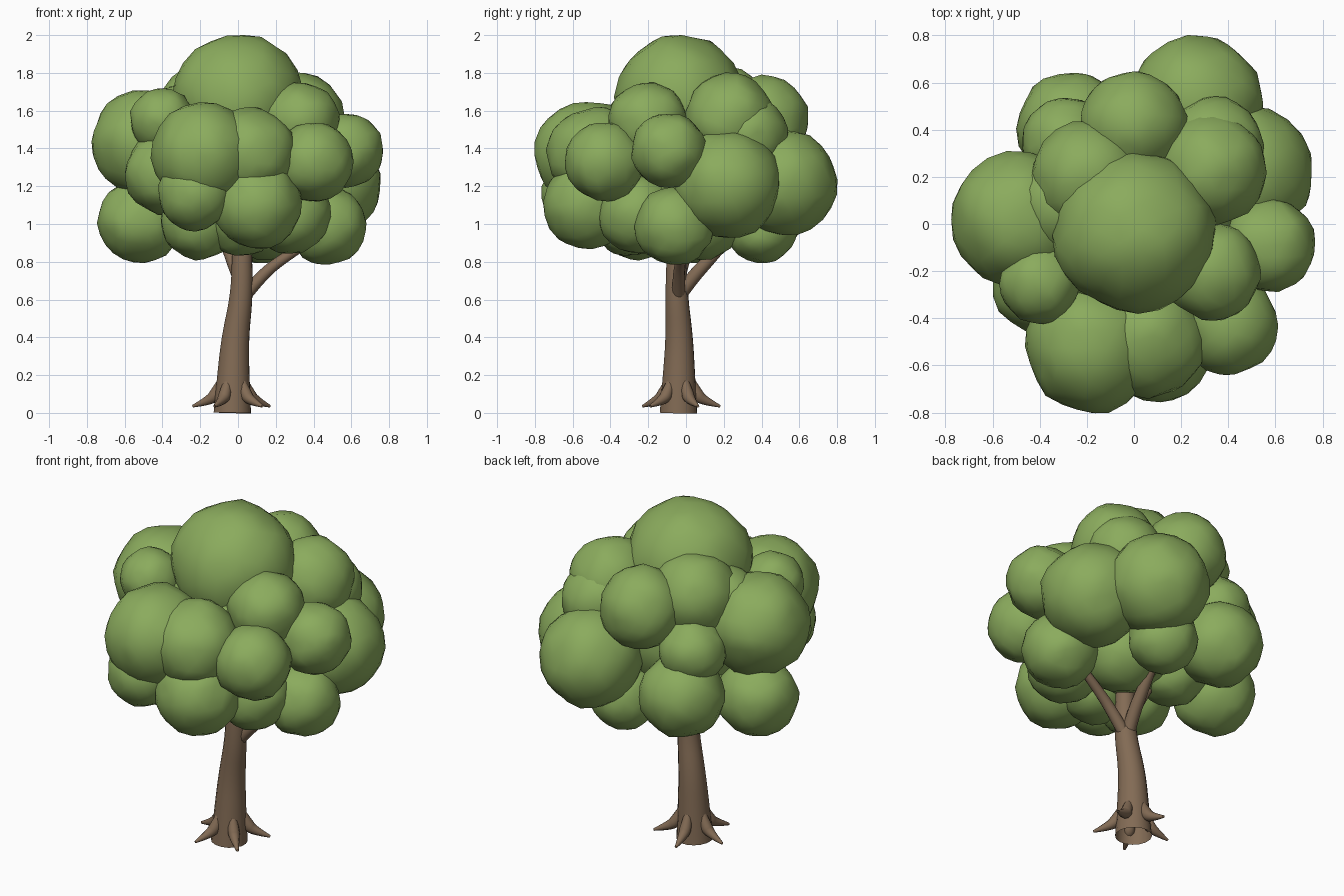
import bpy, bmesh, math, random
from mathutils import Vector, Euler, noise

random.seed(7)
cube = bpy.data.objects.get("Cube")
if cube:
    bpy.data.objects.remove(cube, do_unlink=True)


def make_material(name, rgb):
    mat = bpy.data.materials.new(name)
    mat.use_nodes = True
    color = (*rgb, 1.0)
    mat.diffuse_color = color
    bsdf = next(n for n in mat.node_tree.nodes if n.type == "BSDF_PRINCIPLED")
    bsdf.inputs["Base Color"].default_value = color
    bsdf.inputs["Roughness"].default_value = 0.9
    return mat


leaf_green = make_material("leaf green", (0.258, 0.41, 0.11))
bark_brown = make_material("bark brown", (0.225, 0.147, 0.09))


def tapered_tube(name, points, radii, sides_level=4):
    """Smooth tapered limb along a path, converted to a mesh."""
    curve = bpy.data.curves.new(name, "CURVE")
    curve.dimensions = "3D"
    curve.bevel_depth = 1.0
    curve.bevel_resolution = sides_level
    spline = curve.splines.new("NURBS")
    spline.points.add(len(points) - 1)
    for cv, co, radius in zip(spline.points, points, radii):
        cv.co = (*co, 1.0)
        cv.radius = radius
    spline.order_u = 3
    spline.use_endpoint_u = True
    spline.resolution_u = 5
    spline.use_smooth = True
    curve.materials.append(bark_brown)
    obj = bpy.data.objects.new(name, curve)
    bpy.context.collection.objects.link(obj)
    bpy.ops.object.select_all(action="DESELECT")
    obj.select_set(True)
    bpy.context.view_layer.objects.active = obj
    bpy.ops.object.convert(target="MESH")


def leaf_clump(name, center, radius):
    """Slightly lumpy ball of leaves."""
    bm = bmesh.new()
    bmesh.ops.create_icosphere(bm, subdivisions=3, radius=1.0)
    turn = Euler([random.uniform(0, math.tau) for _ in range(3)]).to_matrix()
    offset = Vector([random.uniform(-20, 20) for _ in range(3)])
    for v in bm.verts:
        lump = 1.0 + 0.07 * noise.noise(v.co * 2.2 + offset)
        v.co = Vector(center) + turn @ v.co * radius * lump
    for face in bm.faces:
        face.smooth = True
    mesh = bpy.data.meshes.new(name)
    bm.to_mesh(mesh)
    bm.free()
    mesh.materials.append(leaf_green)
    bpy.context.collection.objects.link(bpy.data.objects.new(name, mesh))


# Trunk with a gentle lean
tapered_tube(
    "trunk",
    [(-.03, -.04, 0), (-.025, -.037, .2), (-.015, -.035, .4),
     (.02, -.05, .62), (.022, -.05, .85), (.02, -.04, 1.2)],
    [.1, .086, .073, .06, .053, .04], 6)

# Branches rising into the crown
tapered_tube("branch_left", [(.02, -.04, .6), (.1, -.04, .7), (.22, -.03, .81), (.42, 0, .93)],
             [.035, .033, .028, .022])
tapered_tube("branch_back", [(.01, -.05, .6), (.03, .02, .7), (.045, .13, .82), (.06, .25, .95)],
             [.038, .038, .034, .026])
tapered_tube("branch_right", [(.01, -.04, .7), (-.02, -.02, .77), (-.055, .01, .86), (-.11, .06, .98)],
             [.033, .031, .026, .02])

# Ring of curved pointed roots
root_count = 5
for i in range(root_count):
    angle = -math.pi / 4 + math.tau * i / root_count
    out = Vector((math.cos(angle), math.sin(angle), 0))
    base = Vector((-.025, -.035, 0))
    path = [base + out * d + Vector((0, 0, z))
            for d, z in ((.065, .17), (.09, .1), (.13, .065), (.218, .035))]
    tapered_tube(f"root_{i + 1}", path, [.02, .036, .027, .007], 3)

# Crown clumps, grouped by region: centre and radius
crown = {
    "top": [((0, -.035, 1.663), .342)],
    "upper": [((.33, .23, 1.56), .235), ((.33, -.2, 1.54), .21),
              ((0, .42, 1.55), .23), ((-.2, .2, 1.6), .235),
              ((-.3, .08, 1.52), .22), ((-.4, -.25, 1.55), .17),
              ((.34, .33, 1.47), .21)],
    "front": [((-.18, -.52, 1.37), .28), ((-.23, -.57, 1.16), .195),
              ((.1, -.52, 1.1), .235), ((.06, -.49, 1.375), .245),
              ((.4, -.43, 1.33), .21), ((-.38, -.25, 1.27), .22)],
    "left": [((.57, -.09, 1.39), .2), ((.47, -.06, .99), .21),
             ((.475, .22, 1.21), .285)],
    "right": [((-.49, .02, 1.43), .285), ((-.515, .06, 1.02), .225)],
    "back": [((.265, .52, 1.22), .28), ((-.29, .35, 1.34), .185),
             ((-.26, .41, 1.09), .235), ((.13, .4, .98), .19)],
    "lower": [((.28, -.25, 1.05), .21), ((-.2, -.25, 1.02), .21),
              ((.02, -.3, 1.03), .2), ((.15, .08, 1.03), .22),
              ((-.2, .08, 1.05), .2)],
    "inner": [((0, 0, 1.32), .43)],
}
for region, clumps in crown.items():
    for i, (center, radius) in enumerate(clumps):
        leaf_clump(f"{region}_leaves_{i + 1}", center, radius)
